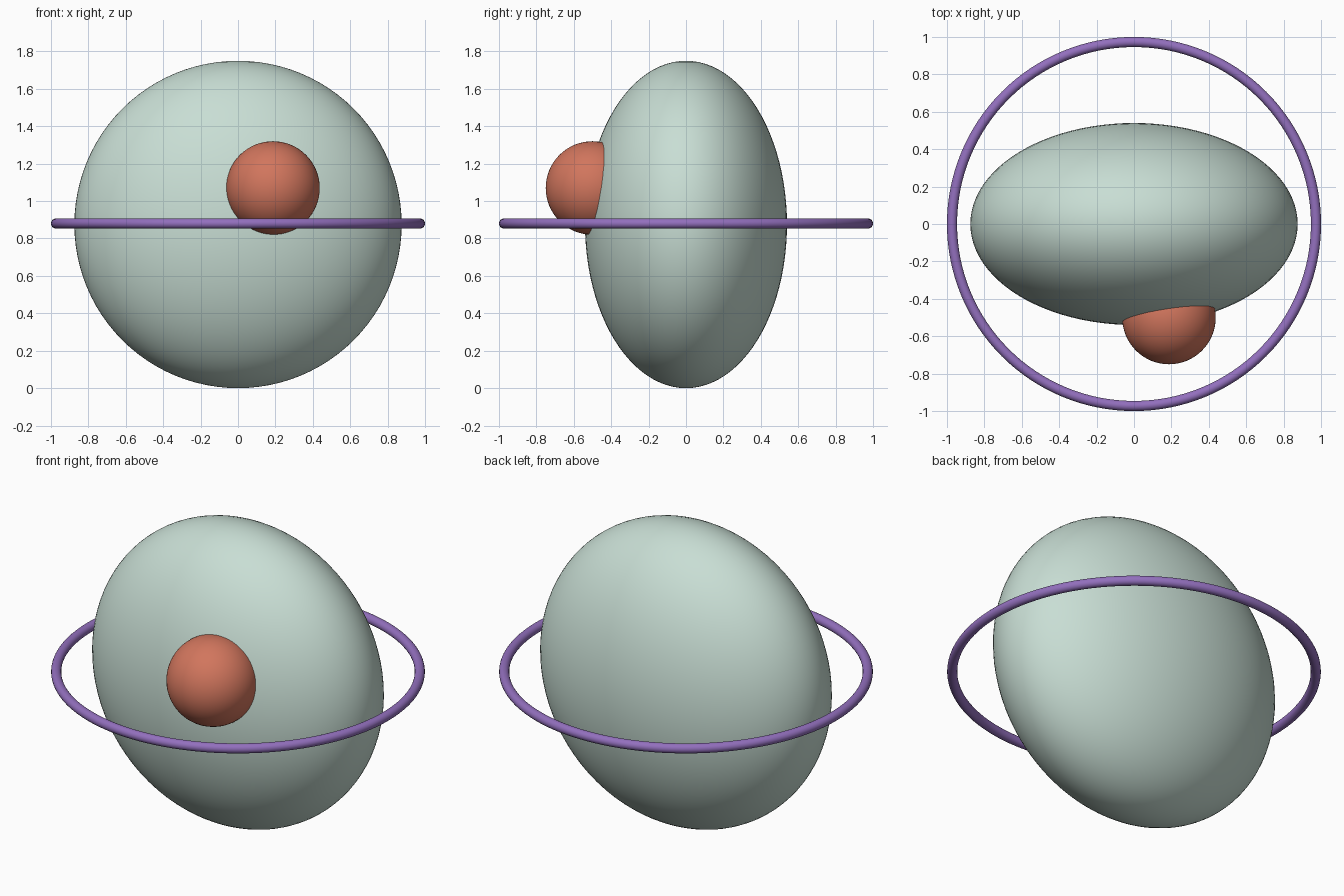
import bpy

old = bpy.data.objects.get("Cube")
if old:
    bpy.data.objects.remove(old, do_unlink=True)


def material(name, rgb):
    mat = bpy.data.materials.new(name)
    mat.use_nodes = True
    color = (*rgb, 1)
    mat.diffuse_color = color
    mat.node_tree.nodes["Principled BSDF"].inputs["Base Color"].default_value = color
    return mat


def finish(name, mat):
    obj = bpy.context.object
    obj.name = obj.data.name = name
    obj.data.materials.append(mat)
    bpy.ops.object.transform_apply(location=False, rotation=False, scale=True)
    bpy.ops.object.shade_smooth()
    return obj


pale_green = material("pale_green", (0.58, 0.73, 0.66))
coral = material("coral", (0.64, 0.18, 0.11))
purple = material("purple", (0.29, 0.16, 0.51))

# Flattened round body
bpy.ops.mesh.primitive_uv_sphere_add(segments=96, ring_count=48, radius=1, location=(0, 0, 0.875))
bpy.context.object.scale = (0.875, 0.54, 0.875)
finish("body", pale_green)

# Ball nose sunk into the front
bpy.ops.mesh.primitive_uv_sphere_add(segments=64, ring_count=32, radius=0.25, location=(0.187, -0.5, 1.07))
finish("nose", coral)

# Thin level hoop around the middle
bpy.ops.mesh.primitive_torus_add(major_radius=0.973, minor_radius=0.027, major_segments=128,
                                 minor_segments=20, location=(0, 0, 0.88))
finish("hoop", purple)
